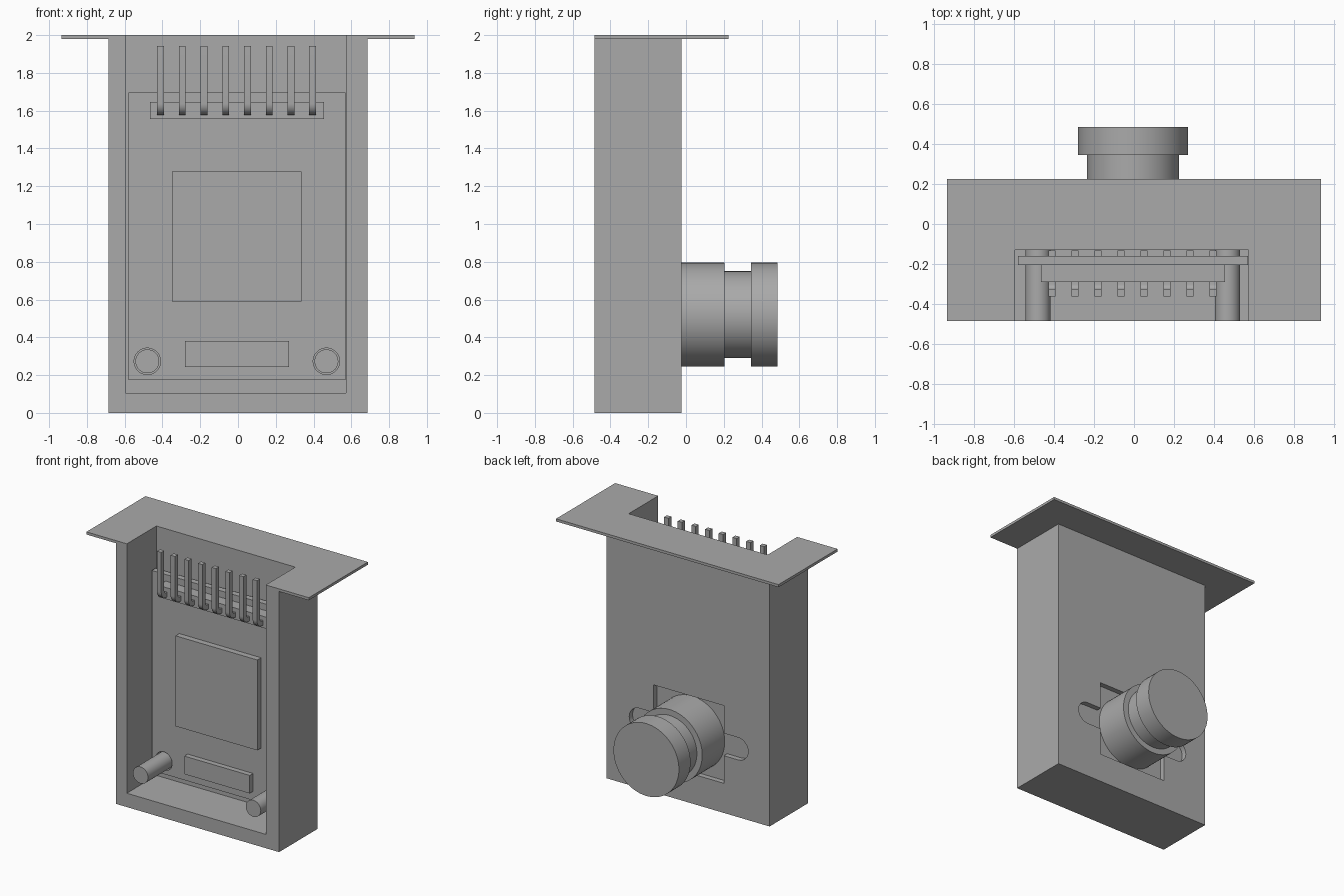
import bpy
import bmesh
import math
from mathutils import Matrix

old = bpy.data.objects.get("Cube")
if old:
    bpy.data.objects.remove(old, do_unlink=True)

grey = bpy.data.materials.new("plain grey")
grey.use_nodes = True
COLOUR = (0.4, 0.4, 0.4, 1)
grey.diffuse_color = COLOUR
grey.node_tree.nodes["Principled BSDF"].inputs["Base Color"].default_value = COLOUR

FRONT, WALL, BACK = -0.485, -0.13, -0.025    # case depth planes
LENS_X, LENS_Z = -0.005, 0.52


def finish(name, bm):
    bmesh.ops.recalc_face_normals(bm, faces=bm.faces)
    mesh = bpy.data.meshes.new(name)
    bm.to_mesh(mesh)
    bm.free()
    mesh.materials.append(grey)
    obj = bpy.data.objects.new(name, mesh)
    bpy.context.collection.objects.link(obj)
    return obj


def activate(obj):
    bpy.ops.object.select_all(action='DESELECT')
    obj.select_set(True)
    bpy.context.view_layer.objects.active = obj


def smooth(obj):
    activate(obj)
    bpy.ops.object.shade_smooth_by_angle(angle=math.radians(35))
    return obj


def box(name, xs, ys, zs):
    bm = bmesh.new()
    bmesh.ops.create_cube(bm, size=1)
    for v in bm.verts:
        v.co = [lo + (c + 0.5) * (hi - lo) for c, (lo, hi) in zip(v.co, (xs, ys, zs))]
    return finish(name, bm)


def prism(name, outline, axis, lo, hi):
    """Extrude a 2D outline along x (points are y,z) or y (points are x,z)."""
    bm = bmesh.new()
    if axis == 'x':
        verts = [bm.verts.new((lo, a, b)) for a, b in outline]
        step = (hi - lo, 0, 0)
    else:
        verts = [bm.verts.new((a, lo, b)) for a, b in outline]
        step = (0, hi - lo, 0)
    face = bm.faces.new(verts)
    out = bmesh.ops.extrude_face_region(bm, geom=[face])
    moved = [g for g in out["geom"] if isinstance(g, bmesh.types.BMVert)]
    bmesh.ops.translate(bm, verts=moved, vec=step)
    return finish(name, bm)


def arc(cx, cz, r, start, end, n):
    angles = [math.radians(start + (end - start) * i / n) for i in range(n + 1)]
    return [(cx + r * math.cos(t), cz + r * math.sin(t)) for t in angles]


def rod(name, x, z, r, y0, y1):
    return smooth(prism(name, arc(x, z, r, 0, 354.375, 63), 'y', y0, y1))


def cut(target, cutter):
    activate(target)
    mod = target.modifiers.new("cut", 'BOOLEAN')
    mod.operation = 'DIFFERENCE'
    mod.solver = 'EXACT'
    mod.object = cutter
    bpy.ops.object.modifier_apply(modifier=mod.name)
    bpy.data.objects.remove(cutter, do_unlink=True)


# Case and mounting flange, both opened by the same front cavity
case = box("case", (-0.685, 0.685), (FRONT, BACK), (0, 1.98))
flange = box("top_flange", (-0.935, 0.935), (FRONT, 0.225), (1.98, 2))
for part in (case, flange):
    cut(part, box("cavity_cutter", (-0.595, 0.573), (-0.7, WALL), (0.105, 2.3)))

# Square lens recess with a rounded slot on each side
RECESS = BACK - 0.04
cut(case, box("recess_cutter", (LENS_X - 0.295, LENS_X + 0.295), (RECESS, 0.1),
              (LENS_Z - 0.295, LENS_Z + 0.295)))
slot = (arc(LENS_X + 0.415, LENS_Z, 0.085, -90, 90, 20)
        + arc(LENS_X - 0.415, LENS_Z, 0.085, 90, 270, 20))
cut(case, prism("slot_cutter", slot, 'y', RECESS, 0.1))
smooth(case)

# Lens barrel, turned with a groove
profile = [(0, RECESS), (0.275, RECESS), (0.275, 0.205), (0.23, 0.205),
           (0.23, 0.345), (0.275, 0.345), (0.275, 0.485), (0, 0.485)]
bm = bmesh.new()
ring = [bm.verts.new((r, y, 0)) for r, y in profile]
edges = [bm.edges.new(pair) for pair in zip(ring, ring[1:])]
bmesh.ops.spin(bm, geom=ring + edges, cent=(0, 0, 0), axis=(0, 1, 0),
               angle=math.tau, steps=64)
bmesh.ops.remove_doubles(bm, verts=bm.verts, dist=0.0005)
bmesh.ops.transform(bm, matrix=Matrix.Translation((LENS_X, 0, LENS_Z)), verts=bm.verts)
smooth(finish("lens_barrel", bm))

# Circuit board with peg holes, and the pegs through them
board = box("circuit_board", (-0.58, 0.57), (-0.205, -0.16), (0.175, 1.695))
for side, x in (("right", -0.48), ("left", 0.468)):
    cut(board, rod("hole_cutter", x, 0.273, 0.07, -0.3, -0.1))
    rod(side + "_peg", x, 0.273, 0.063, FRONT, WALL)

# Chips and pin header
box("main_chip", (-0.35, 0.337), (-0.25, -0.205), (0.59, 1.277))
box("small_chip", (-0.28, 0.27), (-0.245, -0.205), (0.243, 0.38))
box("pin_header", (-0.465, 0.455), (-0.29, -0.205), (1.557, 1.645))

# Row of bent pins
bend_y, bend_z = -0.302, 1.637
pin = ([(WALL - 0.003, 1.577)] + arc(bend_y, bend_z, 0.06, 270, 180, 8)
       + [(-0.362, 1.942), (-0.326, 1.942)]
       + arc(bend_y, bend_z, 0.024, 180, 270, 6) + [(WALL - 0.003, 1.613)])
for i in range(8):
    x = -0.41 + i * 0.115
    smooth(prism(f"pin_{i + 1}", pin, 'x', x - 0.018, x + 0.018))
